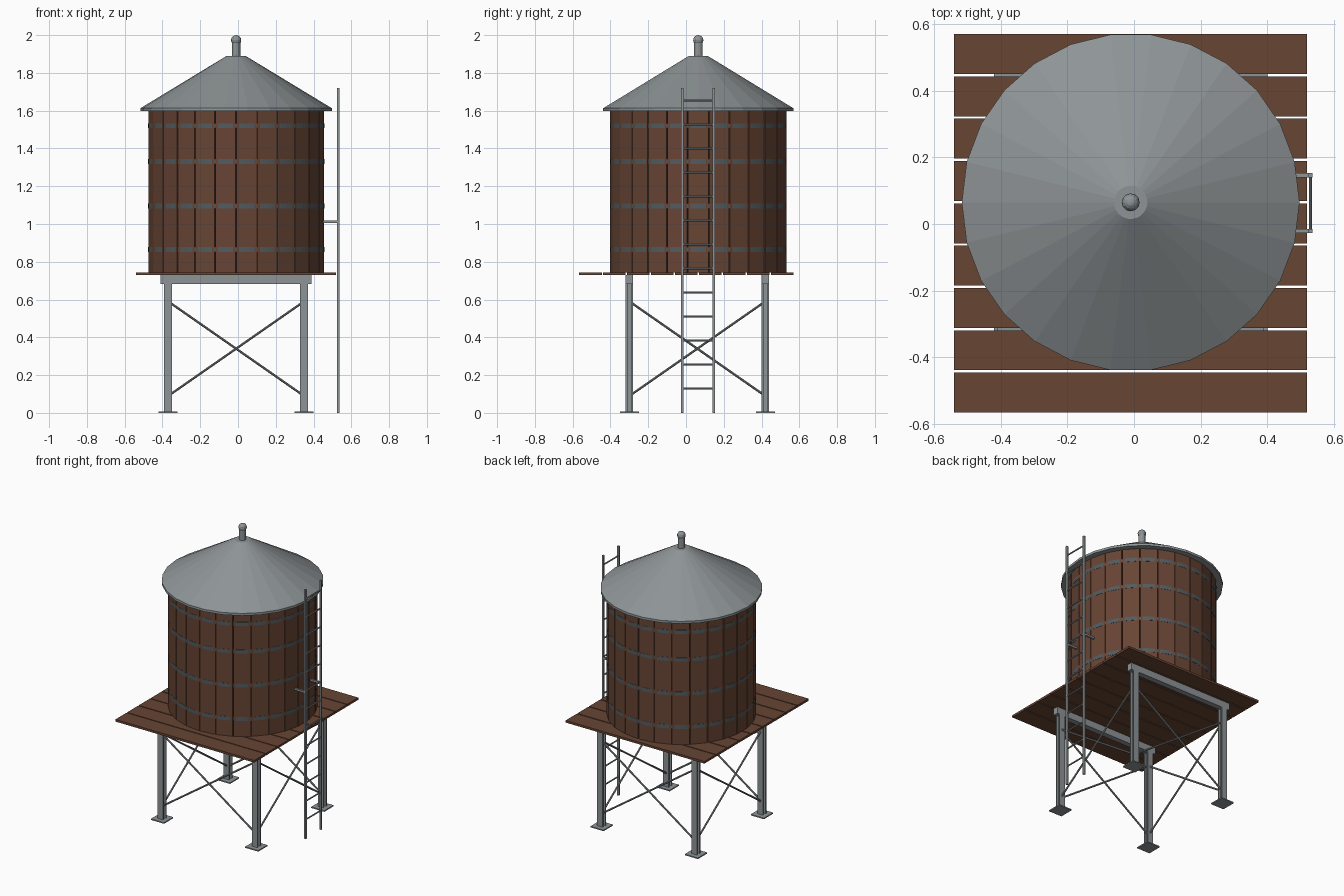
import bpy, bmesh
from math import cos, sin, pi, tan
from mathutils import Vector, Matrix

cube = bpy.data.objects.get("Cube")
if cube:
    bpy.data.objects.remove(cube)

CX, CY = -0.01, 0.065      # tank axis
SIDES = 26                 # staves and roof panels


def material(name, rgb):
    m = bpy.data.materials.new(name)
    m.use_nodes = True
    m.diffuse_color = (*rgb, 1)
    m.node_tree.nodes["Principled BSDF"].inputs["Base Color"].default_value = (*rgb, 1)
    return m


wood = material("brown wood", (0.135, 0.058, 0.034))
steel = material("grey steel", (0.27, 0.295, 0.305))
iron = material("dark iron", (0.085, 0.105, 0.115))


def finish(name, bm, mat):
    bmesh.ops.recalc_face_normals(bm, faces=bm.faces[:])
    me = bpy.data.meshes.new(name)
    bm.to_mesh(me)
    bm.free()
    me.materials.append(mat)
    ob = bpy.data.objects.new(name, me)
    bpy.context.collection.objects.link(ob)
    return ob


def box(bm, centre, size, turn=Matrix()):
    m = turn @ Matrix.Translation(centre) @ Matrix.Diagonal((*size, 1))
    bmesh.ops.create_cube(bm, size=1, matrix=m)


def rod(bm, a, b, r, sides=8):
    a, b = Vector(a), Vector(b)
    d = b - a
    m = Matrix.Translation((a + b) / 2) @ d.to_track_quat("Z", "Y").to_matrix().to_4x4()
    bmesh.ops.create_cone(bm, cap_ends=True, segments=sides, radius1=r, radius2=r,
                          depth=d.length, matrix=m)


def lathe(bm, profile, sides, closed=False):
    """Spin (radius, height) points about the tank axis."""
    rings = [[bm.verts.new((CX + r * cos(2 * pi * i / sides),
                            CY + r * sin(2 * pi * i / sides), z))
              for i in range(sides)] for r, z in profile]
    pairs = list(zip(rings, rings[1:]))
    if closed:
        pairs.append((rings[-1], rings[0]))
    for lo, hi in pairs:
        for i in range(sides):
            j = (i + 1) % sides
            bm.faces.new((lo[i], lo[j], hi[j], hi[i]))
    if not closed:
        bm.faces.new(rings[0])
        bm.faces.new(rings[-1])


# Tank staves, with narrow seams between them
bm = bmesh.new()
R = 0.465
width = 2 * R * tan(pi / SIDES) - 0.005
for i in range(SIDES):
    turn = Matrix.Translation((CX, CY, 0)) @ Matrix.Rotation(2 * pi * i / SIDES, 4, "Z")
    box(bm, (R - 0.01, 0, 1.172), (0.02, width, 0.856), turn)
finish("tank_staves", bm, wood)

# Hoops that show between the stave corners
bm = bmesh.new()
for z in (0.865, 1.095, 1.33, 1.52):
    lathe(bm, [(0.455, z - 0.013), (0.467, z - 0.013),
               (0.467, z + 0.013), (0.455, z + 0.013)], 104, closed=True)
finish("tank_hoops", bm, iron)

# Conical roof with a thin rim
bm = bmesh.new()
lathe(bm, [(0.507, 1.597), (0.507, 1.613), (0.05, 1.89)], SIDES)
finish("roof", bm, steel)

# Vent pipe and ball cap
bm = bmesh.new()
rod(bm, (CX, CY, 1.88), (CX, CY, 1.962), 0.022, 12)
finish("roof_vent", bm, steel)
bm = bmesh.new()
bmesh.ops.create_uvsphere(bm, u_segments=12, v_segments=8, radius=0.027,
                          matrix=Matrix.Translation((CX, CY, 1.973)))
finish("vent_cap", bm, steel)

# Platform planks
bm = bmesh.new()
for i in range(9):
    box(bm, (-0.01, (i - 4) * 0.127 + 0.002, 0.737), (1.06, 0.12, 0.015))
finish("platform_planks", bm, wood)

# Legs with an H section, foot plates and beams
XS, YS = (-0.37, 0.35), (-0.30, 0.42)
legs, feet, beams = bmesh.new(), bmesh.new(), bmesh.new()
for y in YS:
    for x in XS:
        for side in (-1, 1):
            box(legs, (x, y + side * 0.015, 0.345), (0.042, 0.008, 0.675))
        box(legs, (x, y, 0.345), (0.01, 0.03, 0.675))
        box(feet, (x, y, 0.004), (0.1, 0.1, 0.008))
    box(beams, (-0.01, y, 0.706), (0.8, 0.038, 0.047))
finish("legs", legs, steel)
finish("foot_plates", feet, steel)
finish("platform_beams", beams, steel)

# Crossed braces on all four sides
bm = bmesh.new()
for lo, hi in ((0.1, 0.58), (0.58, 0.1)):
    for y in YS:
        rod(bm, (XS[0] + 0.015, y, lo), (XS[1] - 0.015, y, hi), 0.006)
    for x in XS:
        rod(bm, (x, YS[0] + 0.015, lo), (x, YS[1] - 0.015, hi), 0.006)
finish("cross_braces", bm, steel)

# Ladder with standoffs to the tank
LX, LY = 0.53, (-0.021, 0.146)
rails, rungs, standoffs = bmesh.new(), bmesh.new(), bmesh.new()
for y in LY:
    box(rails, (LX, y, 0.86), (0.013, 0.013, 1.72))
    box(standoffs, (0.49, y, 1.012), (0.08, 0.013, 0.013))
for i in range(13):
    z = 0.13 + i * 0.127
    rod(rungs, (LX, LY[0], z), (LX, LY[1], z), 0.005)
finish("ladder_rails", rails, steel)
finish("ladder_rungs", rungs, steel)
finish("ladder_standoffs", standoffs, steel)
